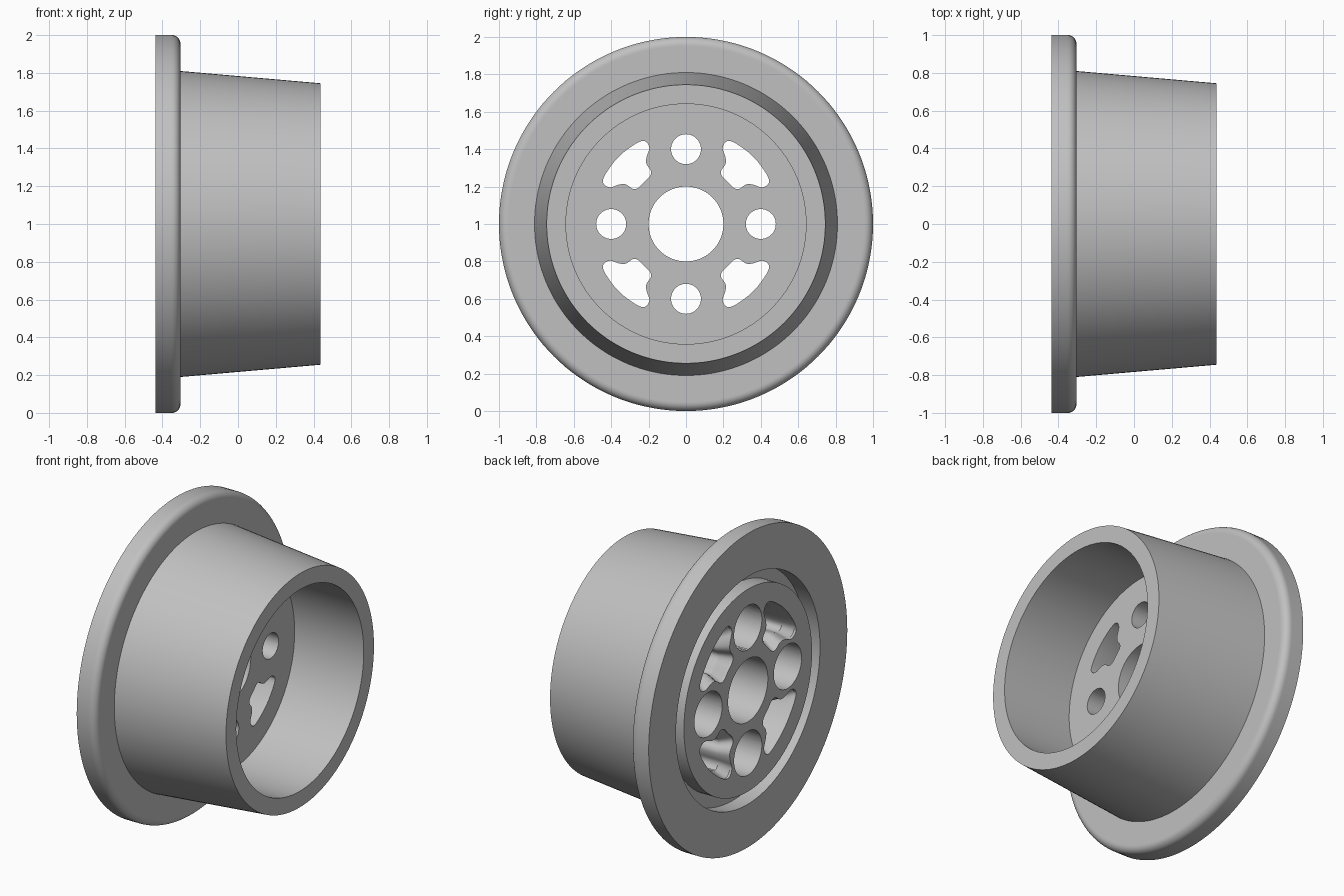
import bpy
import bmesh
from math import sin, cos, pi
from mathutils import Vector

cube = bpy.data.objects.get("Cube")
if cube:
    bpy.data.objects.remove(cube, do_unlink=True)

grey = bpy.data.materials.new("light_grey")
grey.use_nodes = True
colour = (0.53, 0.53, 0.53, 1)
grey.diffuse_color = colour
grey.node_tree.nodes["Principled BSDF"].inputs["Base Color"].default_value = colour

BACK, STEP, WEB, END = -0.437, -0.305, -0.05, 0.437


def skin(name, rings, wrap):
    """Join equal rings of points; wrap closes last to first, else cap both ends."""
    bm = bmesh.new()
    loops = [[bm.verts.new(p) for p in ring] for ring in rings]
    n = len(loops[0])
    pairs = list(zip(loops, loops[1:]))
    if wrap:
        pairs.append((loops[-1], loops[0]))
    else:
        bm.faces.new(loops[0])
        bm.faces.new(loops[-1])
    for a, b in pairs:
        for i in range(n):
            j = (i + 1) % n
            bm.faces.new((a[i], a[j], b[j], b[i]))
    bmesh.ops.recalc_face_normals(bm, faces=bm.faces)
    mesh = bpy.data.meshes.new(name)
    bm.to_mesh(mesh)
    bm.free()
    mesh.materials.append(grey)
    obj = bpy.data.objects.new(name, mesh)
    obj.location.z = 1
    bpy.context.collection.objects.link(obj)
    return obj


def circle(x, r, n, cy=0, cz=0):
    return [(x, cy + r * cos(2 * pi * i / n), cz + r * sin(2 * pi * i / n))
            for i in range(n)]


# Flanged, tapered drum with a thick web, back groove and open front bore
fillet = 0.045
profile = [(BACK, 0.2), (BACK, 0.645), (BACK + 0.1, 0.645), (BACK + 0.1, 0.725),
           (BACK, 0.725), (BACK, 1), (STEP - fillet - 0.005, 1)]
for k in range(9):
    a = pi / 2 * k / 8
    profile.append((STEP - fillet + fillet * sin(a), 1 - fillet + fillet * cos(a)))
profile += [(STEP, 0.95), (STEP, 0.81), (END, 0.745), (END, 0.642),
            (WEB, 0.642), (WEB, 0.2)]
hub = skin("wheel_hub", [circle(x, r, 144) for x, r in profile], True)

# Half outline of a spoke window, mirrored over its diagonal and rounded
half = [Vector(p) for p in ((0.225, 0.225), (0.19, 0.255), (0.184, 0.285),
                            (0.215, 0.32), (0.212, 0.36), (0.19, 0.41),
                            (0.22, 0.452), (0.275, 0.428), (0.362, 0.362))]
outline = half + [p.yx for p in half[-2:0:-1]]
for _ in range(3):
    outline = [q for a, b in zip(outline, outline[1:] + outline[:1])
               for q in (a.lerp(b, 0.25), a.lerp(b, 0.75))]
centre = Vector((0.31, 0.31))


def window_ring(x, scale, sy, sz):
    pts = [centre + (p - centre) * scale for p in outline]
    return [(x, p.x * sy, p.y * sz) for p in pts]


cutters = []
# Four windows, flared at the back
for sy in (-1, 1):
    for sz in (-1, 1):
        rings = [window_ring(x, s, sy, sz) for x, s in
                 ((BACK - 0.05, 1.3), (BACK + 0.015, 1.3),
                  (BACK + 0.075, 1), (WEB + 0.1, 1))]
        cutters.append(skin("window_cutter", rings, False))

# Four bolt holes, counterbored at the back
for k in range(4):
    cy, cz = 0.4 * cos(k * pi / 2), 0.4 * sin(k * pi / 2)
    rings = [circle(x, r, 48, cy, cz) for x, r in
             ((BACK - 0.05, 0.14), (BACK + 0.17, 0.14),
              (BACK + 0.17, 0.08), (WEB + 0.1, 0.08))]
    cutters.append(skin("bolt_hole_cutter", rings, False))

bpy.context.view_layer.objects.active = hub
for cutter in cutters:
    cutter.hide_render = True
    mod = hub.modifiers.new("cut", 'BOOLEAN')
    mod.operation = 'DIFFERENCE'
    mod.solver = 'EXACT'
    mod.object = cutter
    bpy.ops.object.modifier_apply(modifier=mod.name)
for cutter in cutters:
    bpy.data.objects.remove(cutter, do_unlink=True)

# Smooth round surfaces, crisp edges
for obj in bpy.context.selected_objects:
    obj.select_set(False)
hub.select_set(True)
bpy.ops.object.shade_smooth_by_angle(angle=pi / 6)
